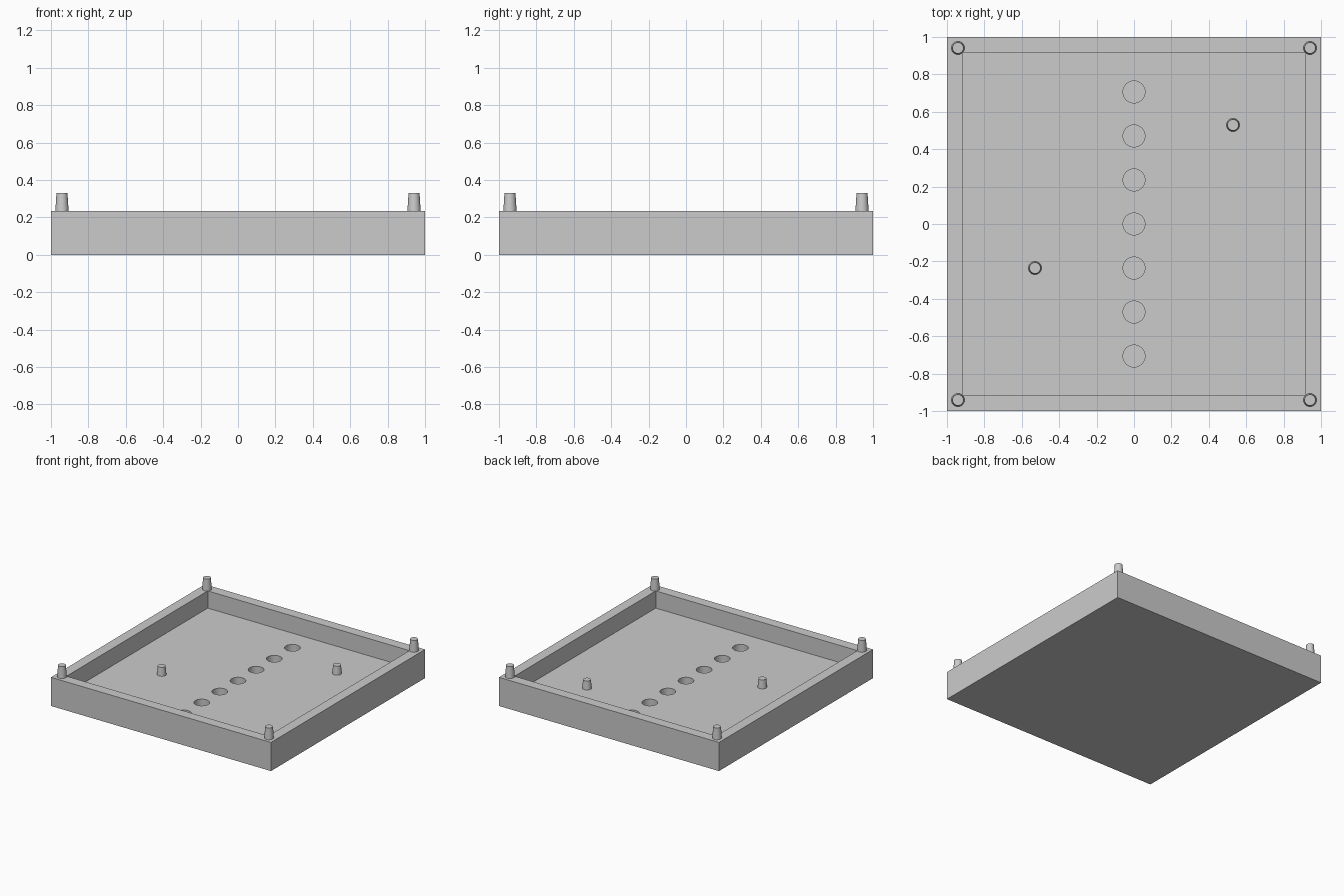
import bpy, bmesh
from mathutils import Matrix

cube = bpy.data.objects.get("Cube")
if cube:
    bpy.data.objects.remove(cube, do_unlink=True)

U = 2 / 17                    # one grid unit of the tray
BASE, FLOOR = 2 * U, 0.8 * U  # rim height and recess floor height

grey = bpy.data.materials.new("plain grey")
grey.use_nodes = True
grey.diffuse_color = (0.6, 0.6, 0.6, 1)
grey.node_tree.nodes["Principled BSDF"].inputs["Base Color"].default_value = grey.diffuse_color


def finish(name, bm):
    mesh = bpy.data.meshes.new(name)
    bm.to_mesh(mesh)
    bm.free()
    mesh.materials.append(grey)
    obj = bpy.data.objects.new(name, mesh)
    bpy.context.collection.objects.link(obj)
    return obj


def smooth(obj):
    bpy.ops.object.select_all(action='DESELECT')
    obj.select_set(True)
    bpy.context.view_layer.objects.active = obj
    bpy.ops.object.shade_smooth_by_angle()


def cone(bm, x, y, z0, z1, r0, r1):
    bmesh.ops.create_cone(bm, cap_ends=True, segments=48, radius1=r0, radius2=r1,
                          depth=z1 - z0, matrix=Matrix.Translation((x, y, (z0 + z1) / 2)))


# Tray: a slab whose top is inset for the rim and pushed down for the recess
bm = bmesh.new()
bmesh.ops.create_cube(bm, size=1, matrix=Matrix.Translation((0, 0, BASE / 2))
                      @ Matrix.Diagonal((2, 2, BASE, 1)))
top = max(bm.faces, key=lambda f: f.calc_center_median().z)
bmesh.ops.inset_region(bm, faces=[top], thickness=U)
walls = bmesh.ops.extrude_discrete_faces(bm, faces=[top])["faces"]
bmesh.ops.translate(bm, verts=walls[0].verts, vec=(0, 0, FLOOR - BASE))
bmesh.ops.recalc_face_normals(bm, faces=bm.faces)
tray = finish("tray", bm)

# Row of seven blind holes down the middle of the floor
bm = bmesh.new()
for i in range(-3, 4):
    cone(bm, 0, i * 2 * U, 0.2 * U, FLOOR + U / 2, U / 2, U / 2)
cutter = finish("hole_cutter", bm)
cutter.hide_render = True
cutter.hide_set(True)
cut = tray.modifiers.new("holes", 'BOOLEAN')
cut.object, cut.operation, cut.solver = cutter, 'DIFFERENCE', 'EXACT'
bpy.context.view_layer.objects.active = tray
bpy.ops.object.modifier_apply(modifier=cut.name)
bpy.data.objects.remove(cutter, do_unlink=True)
smooth(tray)

# Tapered pegs: four on the rim corners, two on the floor
pegs = [("corner_peg", sx * 8, sy * 8, BASE, 0.8 * U) for sx in (-1, 1) for sy in (-1, 1)]
pegs += [("floor_peg", 4.5, 4.5, FLOOR, 0.6 * U), ("floor_peg", -4.5, -2, FLOOR, 0.6 * U)]
for name, x, y, z, height in pegs:
    bm = bmesh.new()
    cone(bm, x * U, y * U, z, z + height, 0.3 * U, 0.25 * U)
    smooth(finish(name, bm))
